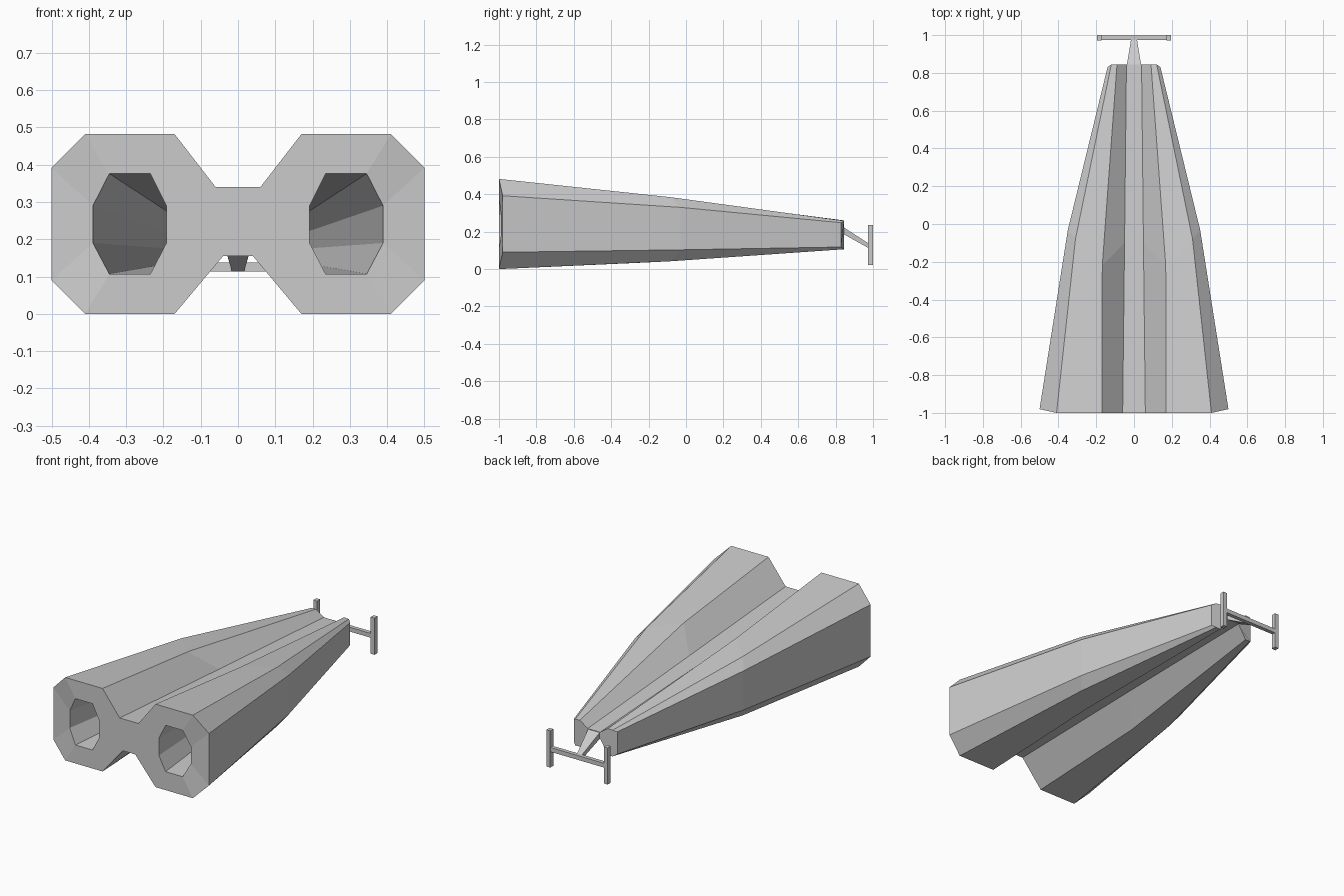
import bpy, bmesh

if "Cube" in bpy.data.objects:
    bpy.data.objects.remove(bpy.data.objects["Cube"])


def finish(name, bm, mirror=False):
    bmesh.ops.recalc_face_normals(bm, faces=bm.faces[:])
    me = bpy.data.meshes.new(name)
    bm.to_mesh(me)
    bm.free()
    ob = bpy.data.objects.new(name, me)
    bpy.context.collection.objects.link(ob)
    if mirror:
        m = ob.modifiers.new("mirror", 'MIRROR')
        m.use_clip = True
        m.merge_threshold = 0.0005
    return ob


def ring(bm, pts):
    return [bm.verts.new(p) for p in pts]


def loft(bm, a, b, closed):
    n = len(a)
    for i in range(n if closed else n - 1):
        j = (i + 1) % n
        bm.faces.new((a[i], a[j], b[j], b[i]))


def box(name, x0, x1, y0, y1, z0, z1, mirror=False):
    bm = bmesh.new()
    a = ring(bm, [(x0, y0, z0), (x1, y0, z0), (x1, y0, z1), (x0, y0, z1)])
    b = ring(bm, [(x0, y1, z0), (x1, y1, z0), (x1, y1, z1), (x0, y1, z1)])
    loft(bm, a, b, True)
    bm.faces.new(a)
    bm.faces.new(b)
    return finish(name, bm, mirror)


# Twin-lobed body: right half, lofted from front to back, then mirrored
front = [(0, -1, .34), (.06, -1, .34), (.17, -1, .482), (.41, -1, .482), (.5, -.98, .392),
         (.5, -.98, .09), (.41, -1, 0), (.17, -1, 0), (.04, -1, .155), (0, -1, .155)]
middle = [(0, -.1, .283), (.05, -.1, .283), (.168, -.22, .398), (.31, -.08, .384), (.35, -.03, .33),
          (.35, -.03, .103), (.31, -.08, .042), (.168, -.22, .035), (.04, -.1, .172), (0, -.1, .172)]
back = [(0, .845, .225), (.04, .845, .225), (.09, .845, .26), (.12, .845, .258), (.14, .83, .248),
        (.14, .83, .118), (.12, .845, .106), (.09, .845, .106), (.04, .845, .187), (0, .845, .187)]
# Eight-sided bores that taper towards the back
bore = [(.192, .29), (.235, .376), (.345, .376), (.389, .29),
        (.389, .19), (.345, .107), (.235, .107), (.192, .19)]

bm = bmesh.new()
f, m, b = (ring(bm, s) for s in (front, middle, back))
loft(bm, f, m, False)
loft(bm, m, b, False)
bm.faces.new(b)
h = ring(bm, [(x, -1 + (.012 if i in (3, 4) else 0), z) for i, (x, z) in enumerate(bore)])
e = ring(bm, [(.095 + (x - .29) * .28, .8, .185 + (z - .2415) * .28) for x, z in bore])
loft(bm, h, e, True)
bm.faces.new(e)
loft(bm, f[1:9], h, True)
bm.faces.new((f[0], f[1], f[8], f[9]))
finish("body", bm, True)

# Tapered tail rod sloping down to the crossbar
bm = bmesh.new()
r0 = ring(bm, [(-.038, .84, .188), (.038, .84, .188), (.038, .84, .225), (-.038, .84, .225)])
r1 = ring(bm, [(-.016, .975, .113), (.016, .975, .113), (.016, .975, .138), (-.016, .975, .138)])
loft(bm, r0, r1, True)
bm.faces.new(r0)
bm.faces.new(r1)
finish("tail_rod", bm)

# Crossbar and upright end fins
box("crossbar", -.175, .175, .975, .998, .113, .138)
box("end_fin", .172, .197, .972, 1.0, .022, .235, True)
